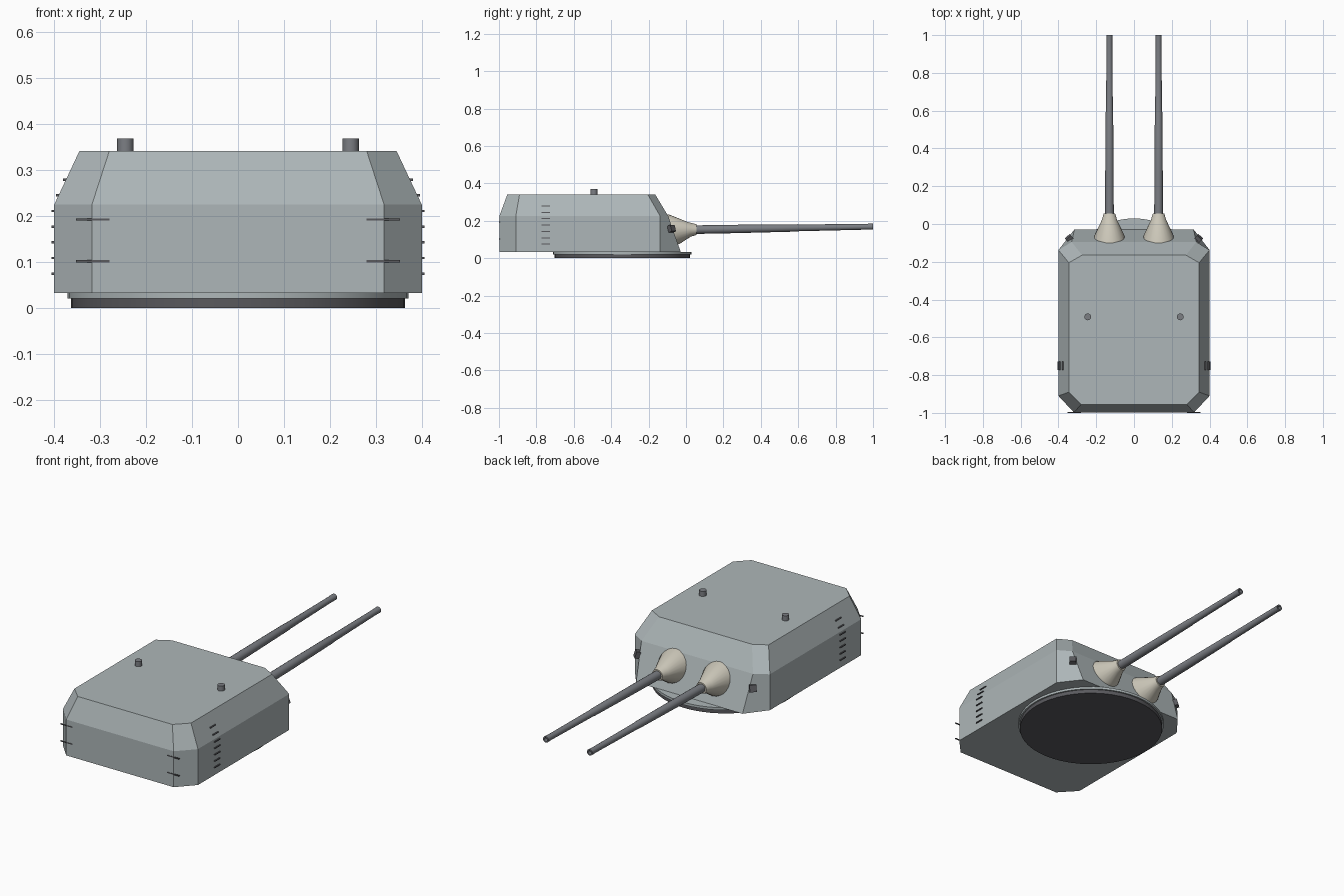
import bpy, bmesh, math
from mathutils import Vector, Matrix

if "Cube" in bpy.data.objects:
    bpy.data.objects.remove(bpy.data.objects["Cube"])


def material(name, rgb):
    m = bpy.data.materials.new(name)
    m.diffuse_color = (*rgb, 1)
    m.use_nodes = True
    m.node_tree.nodes["Principled BSDF"].inputs["Base Color"].default_value = m.diffuse_color
    return m


ARMOUR = material("armour_grey", (0.42, 0.47, 0.48))
STEEL = material("gun_steel", (0.20, 0.21, 0.23))
DARK = material("dark_fittings", (0.10, 0.10, 0.11))
CANVAS = material("canvas_beige", (0.62, 0.59, 0.50))


def make(name, bm, mat, smooth=False):
    bmesh.ops.recalc_face_normals(bm, faces=bm.faces)
    mesh = bpy.data.meshes.new(name)
    bm.to_mesh(mesh)
    bm.free()
    mesh.materials.append(mat)
    ob = bpy.data.objects.new(name, mesh)
    bpy.context.collection.objects.link(ob)
    if smooth:
        bpy.ops.object.select_all(action='DESELECT')
        ob.select_set(True)
        bpy.context.view_layer.objects.active = ob
        bpy.ops.object.shade_smooth_by_angle(angle=math.radians(35))
    return ob


def loft(name, rings, mat, smooth=False):
    """Skin a stack of equal-length closed rings and cap both ends."""
    bm = bmesh.new()
    rows = [[bm.verts.new(p) for p in ring] for ring in rings]
    n = len(rows[0])
    for a, b in zip(rows, rows[1:]):
        for i in range(n):
            j = (i + 1) % n
            bm.faces.new((a[i], a[j], b[j], b[i]))
    bm.faces.new(rows[0][::-1])
    bm.faces.new(rows[-1])
    return make(name, bm, mat, smooth)


def circle(centre, u, v, n):
    c, u, v = Vector(centre), Vector(u), Vector(v)
    return [c + u * math.cos(2 * math.pi * i / n) + v * math.sin(2 * math.pi * i / n)
            for i in range(n)]


def disc(name, x, y, r, z0, z1, mat, n):
    loft(name, [circle((x, y, z), (r, 0, 0), (0, r, 0), n) for z in (z0, z1)], mat, True)


def box(name, centre, size, mat, turn=0, tilt=0):
    bm = bmesh.new()
    bmesh.ops.create_cube(bm, size=1, matrix=Matrix.Translation(centre)
                          @ Matrix.Rotation(turn, 4, 'Z') @ Matrix.Rotation(tilt, 4, 'X')
                          @ Matrix.Diagonal((*size, 1)))
    return make(name, bm, mat)


def outline(half, z):
    """Mirror a right-hand half outline across x = 0."""
    return [(x, y, z) for x, y in half] + [(-x, y, z) for x, y in reversed(half)]


# Gunhouse shell: floor, knuckle and roof outlines
loft("gunhouse", [
    outline([(0.318, -0.998), (0.40, -0.91), (0.40, -0.138), (0.315, -0.028)], 0.033),
    outline([(0.318, -0.998), (0.40, -0.91), (0.40, -0.138), (0.33, -0.095)], 0.225),
    outline([(0.28, -0.955), (0.345, -0.89), (0.345, -0.205), (0.275, -0.165)], 0.342),
], ARMOUR)

# Rotating base
disc("base_ring", 0, -0.341, 0.363, 0, 0.021, DARK, 48)
disc("base_flange", 0, -0.341, 0.371, 0.021, 0.034, ARMOUR, 48)

for side, s in (("left", -1), ("right", 1)):
    gx = 0.13 * s

    # Canvas gun boot, base lying on the sloped front plate
    loft(side + "_gun_boot", [
        circle((gx, -0.078, 0.154), (0.081, 0, 0), (0, -0.033, 0.081), 24),
        circle((gx, -0.062, 0.157), (0.079, 0, 0), (0, -0.032, 0.078), 24),
        circle((gx, 0.02, 0.154), (0.041, 0, 0), (0, -0.006, 0.038), 24),
        circle((gx, 0.056, 0.153), (0.030, 0, 0), (0, 0, 0.029), 24),
    ], CANVAS, True)

    # Stepped barrel, raised slightly, with recessed bore
    profile = [(0.0, 0.023), (0.25, 0.0225), (0.60, 0.0195), (0.605, 0.018),
               (0.96, 0.0155), (1.0, 0.0165), (1.0, 0.010), (0.95, 0.010)]
    loft(side + "_barrel", [
        circle((gx, y, 0.152 + 0.017 * y), (r, 0, 0), (0, 0, r), 16) for y, r in profile
    ], STEEL, True)

    # Roof periscope
    disc(side + "_periscope", 0.245 * s, -0.492, 0.018, 0.335, 0.369, STEEL, 16)

    # Sight port on the front corner
    box(side + "_sight_port", (0.342 * s, -0.077, 0.158), (0.034, 0.024, 0.036),
        DARK, turn=-0.75 * s, tilt=0.3)

    # Side ladder rungs follow the wall
    for i in range(7):
        z = 0.075 + 0.0341 * i
        x = 0.402 - max(0, z - 0.225) * 0.47
        box(f"{side}_ladder_rung_{i + 1}", (x * s, -0.75, z), (0.008, 0.045, 0.005), DARK)

    # Rear corner grab bars
    for i, z in enumerate((0.102, 0.193)):
        box(f"{side}_grab_bar_{i + 1}", (0.316 * s, -0.9975, z), (0.072, 0.005, 0.005), DARK)
